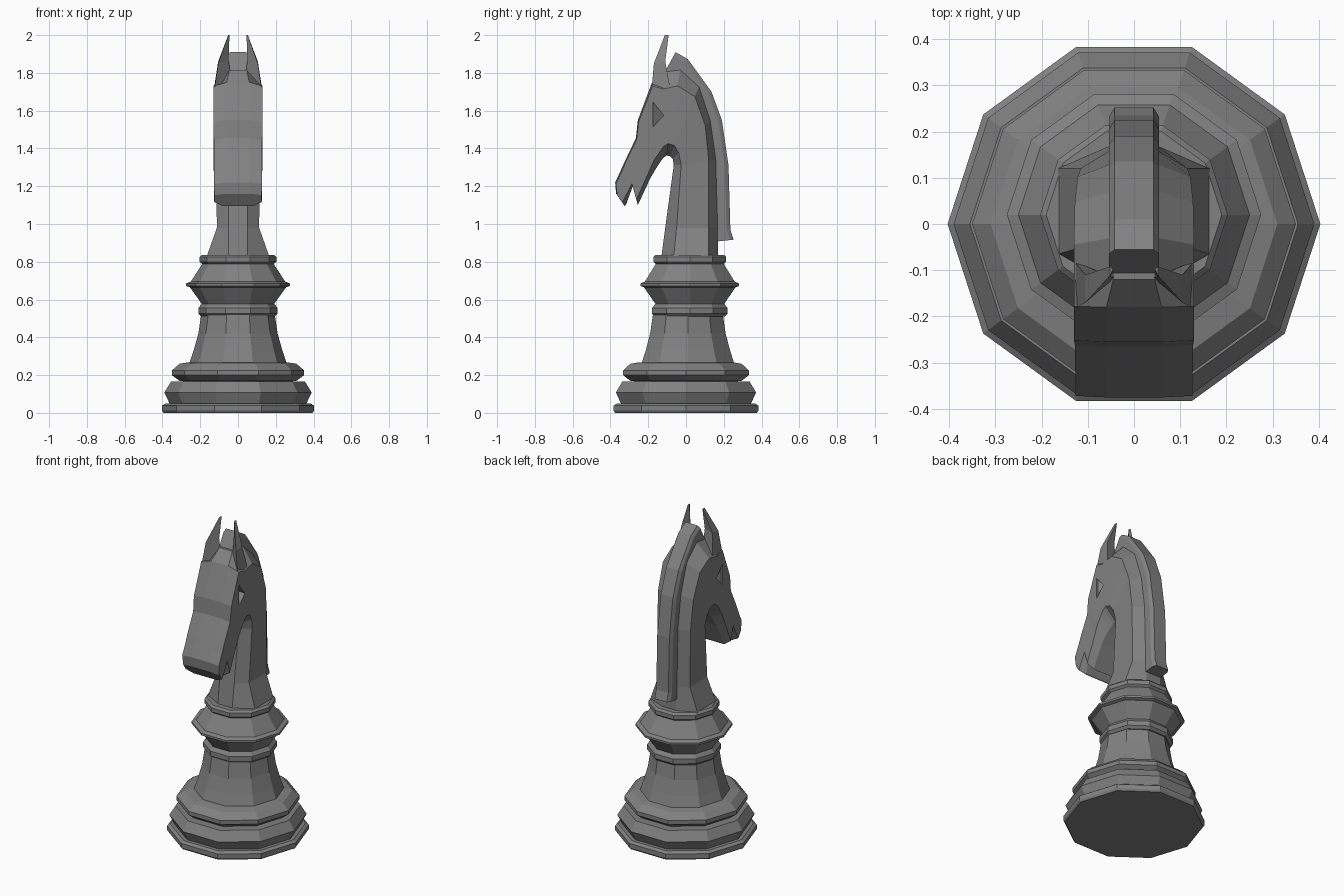
import bpy, bmesh, math

if "Cube" in bpy.data.objects:
    bpy.data.objects.remove(bpy.data.objects["Cube"], do_unlink=True)

GREY = (0.22, 0.22, 0.22, 1)
mat = bpy.data.materials.new("stone_grey")
mat.use_nodes = True
mat.diffuse_color = GREY
mat.node_tree.nodes["Principled BSDF"].inputs["Base Color"].default_value = GREY


def loft(name, rings):
    """Skin a list of equal-length vertex rings and cap both ends."""
    bm = bmesh.new()
    rows = [[bm.verts.new(p) for p in ring] for ring in rings]
    n = len(rows[0])
    for a, b in zip(rows, rows[1:]):
        for i in range(n):
            j = (i + 1) % n
            bm.faces.new((a[i], a[j], b[j], b[i]))
    bm.faces.new(rows[0])
    bm.faces.new(rows[-1])
    bmesh.ops.recalc_face_normals(bm, faces=bm.faces)
    mesh = bpy.data.meshes.new(name)
    bm.to_mesh(mesh)
    bm.free()
    mesh.materials.append(mat)
    obj = bpy.data.objects.new(name, mesh)
    bpy.context.collection.objects.link(obj)
    return obj


def turned(name, profile, y=0.0, sides=10):
    """Ten-sided turned part from (radius, height) pairs."""
    angles = [math.tau * i / sides for i in range(sides)]
    return loft(name, [[(r * math.cos(a), y + r * math.sin(a), z) for a in angles]
                       for r, z in profile])


def section(outer, inner, w, wo, do, wi, di):
    """Chamfered cross-section between an outer and an inner (y, z) point."""
    (ay, az), (by, bz) = outer, inner
    length = math.hypot(by - ay, bz - az)

    def at(x, d):
        t = d / length
        return (x, ay + (by - ay) * t, az + (bz - az) * t)
    half = [at(wo, 0), at(w, do), at(w, length - di), at(wi, length)]
    return half + [(-x, y, z) for x, y, z in reversed(half)]


# Turned pedestal
turned("foot", [(.395, 0), (.403, .012), (.403, .038), (.385, .05)])
turned("base_band", [(.36, .045), (.39, .108), (.355, .165)])
turned("base_groove", [(.29, .15), (.29, .2)])
turned("base_disc", [(.31, .17), (.35, .2), (.35, .225), (.31, .26), (.26, .268)])
turned("stem", [(.26, .255), (.235, .33), (.21, .42), (.195, .52)], .01)
turned("lower_ring", [(.195, .51), (.21, .525), (.21, .555), (.19, .58)], .02)
turned("bulge", [(.19, .575), (.255, .665), (.275, .672), (.275, .685),
                 (.25, .695), (.185, .795)], .02)
turned("collar", [(.185, .785), (.203, .8), (.203, .825), (.19, .837)], .02)

# Neck and head in one sweep from collar, over the poll, to the lips
neck = [
    section((.17, .83), (-.13, .83), .165, .05, .05, .05, .065),
    section((.17, .98), (-.11, .98), .112, .05, .05, .05, .06),
    section((.16, 1.34), (-.065, 1.31), .115, .05, .04, .05, .04),
    section((.13, 1.55), (-.07, 1.345), .122, .05, .04, .05, .045),
    section((.07, 1.73), (-.085, 1.36), .128, .05, .06, .05, .06),
    section((-.03, 1.82), (-.105, 1.362), .13, .05, .09, .05, .065),
    section((-.12, 1.815), (-.12, 1.35), .13, .045, .1, .05, .06),
    section((-.18, 1.75), (-.135, 1.33), .13, .06, .02, .06, .05),
    section((-.255, 1.55), (-.155, 1.3), .13, .06, .01, .07, .04),
    section((-.265, 1.455), (-.19, 1.24), .128, .06, .01, .08, .03),
    section((-.32, 1.34), (-.255, 1.1), .127, .06, .008, .085, .03),
    section((-.345, 1.285), (-.28, 1.205), .127, .06, .008, .1, .01),
    section((-.375, 1.22), (-.318, 1.1), .127, .06, .008, .085, .03),
    section((-.37, 1.16), (-.325, 1.095), .125, .07, .01, .08, .025),
]
head = loft("neck_and_head", neck)

# Mane crest following the back of the neck
mane = [((-.055, 1.91), (-.115, 1.8)), ((.01, 1.872), (-.04, 1.76)),
        ((.07, 1.79), (.03, 1.71)), ((.135, 1.7), (.06, 1.65)),
        ((.19, 1.55), (.1, 1.52)), ((.225, 1.31), (.13, 1.3)),
        ((.235, .97), (.14, .97)), ((.252, .917), (.14, .905))]
loft("mane", [section(o, i, .054, .042, .02, .054, .01) for o, i in mane])

for side, name in ((1, "left"), (-1, "right")):
    # Pointed ear, a tapering three-sided blade
    base = [(.13, -.185, 1.68), (.13, -.08, 1.7), (.04, -.115, 1.79)]
    middle = [(.105, -.17, 1.85), (.105, -.11, 1.86), (.05, -.115, 1.87)]
    tip = [(.052, -.112, 2), (.052, -.092, 2), (.045, -.098, 2)]
    loft(name + "_ear", [[(side * x, y, z) for x, y, z in ring]
                         for ring in (base, middle, tip)])
    # Triangular eye socket, deepest at its rear corner
    rim = [(-.175, 1.645), (-.118, 1.575), (-.175, 1.515)]
    depth = [.122, .08, .122]
    cutter = loft(name + "_eye_cutter",
                  [[(side * .16, y, z) for y, z in rim],
                   [(side * d, y, z) for d, (y, z) in zip(depth, rim)]])
    cutter.hide_render = True
    cutter.hide_viewport = True
    cut = head.modifiers.new(name + "_eye", "BOOLEAN")
    cut.operation = "DIFFERENCE"
    cut.solver = "EXACT"
    cut.object = cutter
